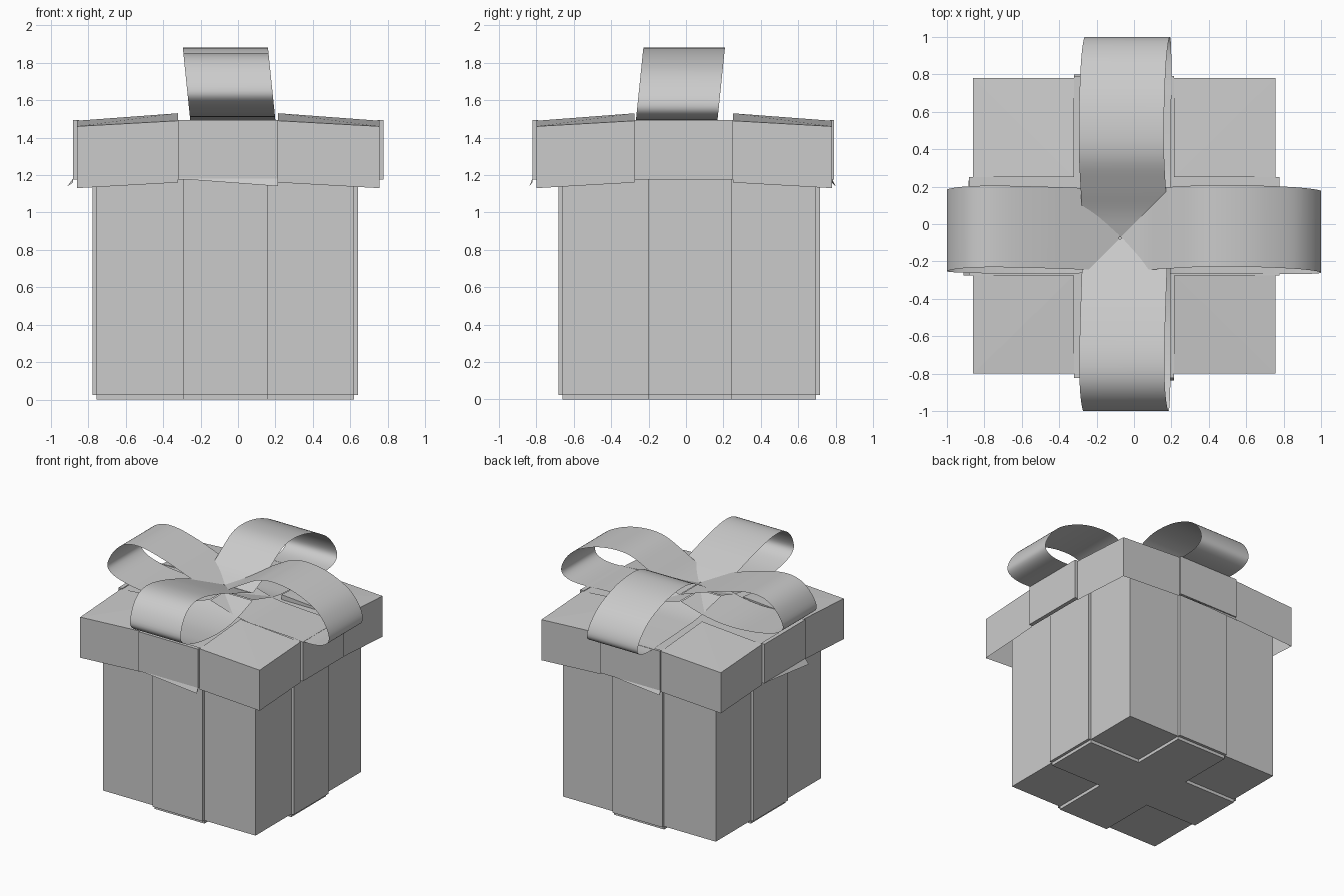
import bpy, bmesh
from mathutils import Vector

cube = bpy.data.objects.get("Cube")
if cube:
    bpy.data.objects.remove(cube, do_unlink=True)

mat = bpy.data.materials.new("light_grey")
mat.use_nodes = True
GREY = (0.6, 0.6, 0.6, 1)
mat.diffuse_color = GREY
mat.node_tree.nodes["Principled BSDF"].inputs["Base Color"].default_value = GREY


def make(name, verts, faces):
    mesh = bpy.data.meshes.new(name)
    mesh.from_pydata(verts, [], faces)
    bm = bmesh.new()
    bm.from_mesh(mesh)
    bmesh.ops.recalc_face_normals(bm, faces=bm.faces)
    bm.to_mesh(mesh)
    bm.free()
    mesh.materials.append(mat)
    ob = bpy.data.objects.new(name, mesh)
    bpy.context.scene.collection.objects.link(ob)
    return ob


def box(name, x, y, z):
    verts = [(a, b, c) for c in z for b in y for a in x]
    faces = [(0, 1, 3, 2), (4, 5, 7, 6), (0, 1, 5, 4),
             (2, 3, 7, 6), (0, 2, 6, 4), (1, 3, 7, 5)]
    return make(name, verts, faces)


# Box body with ribbon strips on its sides and underneath
BX, BY = (-0.755, 0.62), (-0.66, 0.695)
RX, RY = (-0.29, 0.16), (-0.20, 0.245)
T = 0.022
box("box_body", BX, BY, (0.025, 1.46))
box("bottom_ribbon_lengthwise", RX, BY, (0, 0.03))
box("bottom_ribbon_left", (RX[1], BX[1]), RY, (0, 0.03))
box("bottom_ribbon_right", (BX[0], RX[0]), RY, (0, 0.03))
side_z = (0.025, 1.45)
box("front_ribbon", RX, (BY[0] - T, BY[0]), side_z)
box("back_ribbon", RX, (BY[1], BY[1] + T), side_z)
box("left_ribbon", (BX[1], BX[1] + T), RY, side_z)
box("right_ribbon", (BX[0] - T, BX[0]), RY, side_z)

# Lid: four sloping corner tiles with a draped skirt
LX, LY = (-0.86, 0.755), (-0.80, 0.78)
CX, CY = (-0.32, 0.215), (-0.275, 0.25)
for i, sx in enumerate(("right", "left")):
    for j, sy in enumerate(("front", "back")):
        xi, xo, yi, yo = CX[i], LX[i], CY[j], LY[j]
        verts = [(xi, yi, 1.53), (xo, yi, 1.49), (xo, yo, 1.46), (xi, yo, 1.49),
                 (xo, yi, 1.16), (xo, yo, 1.13), (xi, yo, 1.16),
                 (xi, yi, 1.46), (xo, yi, 1.46), (xi, yo, 1.46)]
        faces = [(0, 1, 2), (0, 2, 3), (1, 4, 5, 2), (2, 5, 6, 3),
                 (0, 7, 8, 1), (0, 3, 9, 7)]
        make(f"lid_corner_{sy}_{sx}", verts, faces)

# Lid ribbon: a cross on top and a hanging end on every side
box("lid_ribbon_lengthwise", CX, LY, (1.46, 1.49))
box("lid_ribbon_left", (CX[1], LX[1]), CY, (1.46, 1.49))
box("lid_ribbon_right", (LX[0], CX[0]), CY, (1.46, 1.49))
hang = (1.175, 1.495)
box("lid_front_end", CX, (LY[0] - T, LY[0] + 0.01), hang)
box("lid_back_end", CX, (LY[1] - 0.01, LY[1] + 0.012), hang)
box("lid_left_end", (LX[1] - 0.01, LX[1] + T), CY, hang)
box("lid_right_end", (LX[0] - T, LX[0] + 0.01), CY, hang)


# Loose flared corners at the bottom of three hanging ends
def flare(name, start, end, out):
    s, e, o = Vector(start), Vector(end), Vector(out)
    drop = Vector((0, 0, -0.04))
    make(name, [s, e, e + o + drop, e + drop * 0.5],
         [(0, 1, 2), (0, 2, 3), (1, 3, 2)])


flare("front_flare", (CX[0], LY[0] - T, 1.18), (CX[1], LY[0] - T, 1.18), (0, -0.015, 0))
flare("right_flare", (LX[0] - T, CY[1], 1.18), (LX[0] - T, CY[0], 1.18), (-0.03, 0, 0))
flare("back_flare", (CX[1], LY[1], 1.18), (CX[0], LY[1], 1.18), (0, 0.02, 0))


# Bow: thin loops swept along a smooth path of (reach, height)
def smooth_path(pts, steps=5):
    p = [Vector(q) for q in pts]
    p = [2 * p[0] - p[1]] + p + [2 * p[-1] - p[-2]]
    path = []
    for a, b, c, d in zip(p, p[1:], p[2:], p[3:]):
        for k in range(steps):
            t = k / steps
            path.append(0.5 * (2 * b + (c - a) * t + (2 * a - 5 * b + 4 * c - d) * t * t
                               + (3 * b - a - 3 * c + d) * t ** 3))
    return path + [p[-2]]


TALL = [(-0.07, 1.655), (0.06, 1.71), (0.2, 1.79), (0.35, 1.865), (0.5, 1.88),
        (0.68, 1.85), (0.86, 1.77), (0.96, 1.67), (1.0, 1.57), (0.96, 1.515),
        (0.85, 1.493), (0.65, 1.5), (0.4, 1.512), (0.2, 1.53), (-0.07, 1.6)]
LOW = [(0.08, 1.66), (0.28, 1.732), (0.5, 1.805), (0.7, 1.85), (0.84, 1.84),
       (0.94, 1.77), (1.0, 1.65), (0.96, 1.585), (0.85, 1.545), (0.7, 1.52),
       (0.5, 1.51), (0.3, 1.535), (0.08, 1.6)]


def loop(name, pts, axis, sign):
    lean = 0.04 if axis == 0 else -0.04
    edges = (-0.268, 0.168) if axis == 0 else (-0.255, 0.2)
    verts = []
    for r, z in smooth_path(pts):
        for e in edges:
            w = e + lean * (z - 1.49) / 0.39
            verts.append((sign * r, w, z) if axis == 0 else (w, sign * r, z))
    faces = [(k, k + 1, k + 3, k + 2) for k in range(0, len(verts) - 2, 2)]
    ob = make(name, verts, faces)
    for poly in ob.data.polygons:
        poly.use_smooth = True


loop("bow_loop_left", TALL, 0, 1)
loop("bow_loop_right", LOW, 0, -1)
loop("bow_loop_back", TALL, 1, 1)
loop("bow_loop_front", LOW, 1, -1)
